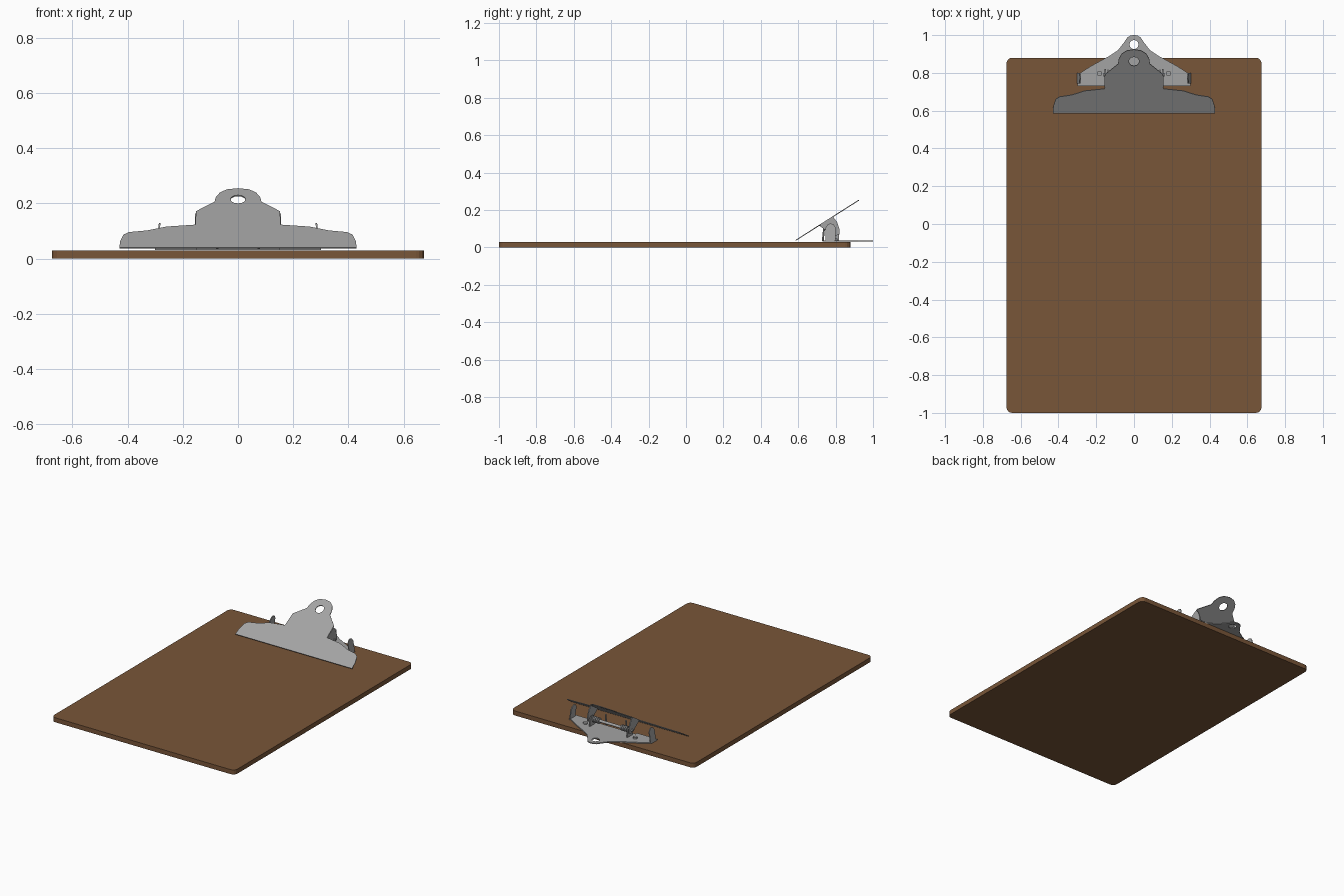
import bpy, bmesh, math
from mathutils import Matrix, Vector

if "Cube" in bpy.data.objects:
    bpy.data.objects.remove(bpy.data.objects["Cube"])


def material(name, col):
    m = bpy.data.materials.new(name)
    m.diffuse_color = (*col, 1)
    m.use_nodes = True
    m.node_tree.nodes["Principled BSDF"].inputs["Base Color"].default_value = m.diffuse_color
    return m


BROWN = material("brown hardboard", (0.19, 0.092, 0.04))
STEEL = material("grey steel", (0.37, 0.37, 0.37))


def plate(name, outline, thick, matrix, mat, holes=()):
    """Flat sheet from a 2D outline, with round holes (x, y, rx, ry), thickened upward."""
    bm = bmesh.new()
    loops = [outline]
    for cx, cy, rx, ry in holes:
        loops.append([(cx + rx * math.cos(i * math.pi / 6), cy + ry * math.sin(i * math.pi / 6))
                      for i in range(12)])
    for pts in loops:
        vs = [bm.verts.new((p[0], p[1], 0)) for p in pts]
        for a, b in zip(vs, vs[1:] + vs[:1]):
            bm.edges.new((a, b))
    bmesh.ops.triangle_fill(bm, edges=bm.edges[:], use_beauty=True, use_dissolve=False)
    ret = bmesh.ops.extrude_face_region(bm, geom=bm.faces[:], use_keep_orig=True)
    bmesh.ops.translate(bm, vec=(0, 0, thick),
                        verts=[g for g in ret["geom"] if isinstance(g, bmesh.types.BMVert)])
    bmesh.ops.transform(bm, matrix=matrix, verts=bm.verts)
    bmesh.ops.recalc_face_normals(bm, faces=bm.faces[:])
    return finish(name, bm, mat)


def finish(name, bm, mat):
    me = bpy.data.meshes.new(name)
    bm.to_mesh(me)
    bm.free()
    ob = bpy.data.objects.new(name, me)
    me.materials.append(mat)
    bpy.context.collection.objects.link(ob)
    return ob


def mirrored(half):
    """Complete a right-hand half outline across x = 0."""
    return half + [(-x, y) for x, y in reversed(half) if x > 0]


def cylinder(name, r, depth, loc, axis, seg=12):
    bm = bmesh.new()
    rot = Vector((0, 0, 1)).rotation_difference(Vector(axis)).to_matrix().to_4x4()
    bmesh.ops.create_cone(bm, cap_ends=True, segments=seg, radius1=r, radius2=r, depth=depth,
                          matrix=Matrix.Translation(loc) @ rot)
    return finish(name, bm, STEEL)


# Board with small rounded corners
corners = []
R = 0.03
for cx, cy, a0 in ((0.675 - R, 0.88 - R, 0), (-0.675 + R, 0.88 - R, 90),
                   (-0.675 + R, -1 + R, 180), (0.675 - R, -1 + R, 270)):
    for k in range(5):
        a = math.radians(a0 + k * 22.5)
        corners.append((cx + R * math.cos(a), cy + R * math.sin(a)))
plate("board", corners, 0.03, Matrix(), BROWN)

# Base plate with hanging hole, reaching past the board's top edge
base = mirrored([(0.15, 0.745), (0.15, 0.73), (0.30, 0.73), (0.30, 0.79), (0.23, 0.835),
                 (0.13, 0.89), (0.085, 0.92), (0.05, 0.965), (0.035, 0.988), (0.018, 0.998),
                 (0, 1.0)])
plate("base_plate", base, 0.007, Matrix.Translation((0, 0, 0.031)), STEEL,
      [(0, 0.95, 0.024, 0.024)])

# Tilted lever; its outline is given in front-view heights and stretched along the slope
ang = math.atan2(0.21, 0.33)
s = math.sin(ang)
front = mirrored([(0.43, 0.036), (0.427, 0.06), (0.415, 0.083), (0.395, 0.092), (0.33, 0.098),
                  (0.26, 0.112), (0.155, 0.119), (0.152, 0.168), (0.085, 0.202), (0.08, 0.22),
                  (0.065, 0.236), (0.04, 0.247), (0, 0.251)])
lever = [(x, (z - 0.036) / s) for x, z in front]
slope = Matrix.Translation((0, 0.588, 0.036)) @ Matrix.Rotation(ang, 4, 'X')
plate("lever", lever, 0.005, slope, STEEL, [(0, (0.211 - 0.036) / s, 0.028, 0.028)])

# Side profiles are drawn in (y, z) and stood up along x
SIDE = Matrix(((0, 0, 1, 0), (1, 0, 0, 0), (0, 1, 0, 0), (0, 0, 0, 1)))
cheek = [(0.713, 0.117), (0.787, 0.163), (0.808, 0.135), (0.82, 0.1), (0.82, 0.07),
         (0.80, 0.062), (0.775, 0.066), (0.755, 0.085)]
post = [(0.763, 0.034), (0.817, 0.034), (0.817, 0.085), (0.80, 0.1), (0.78, 0.1), (0.763, 0.085)]
ear = [(0.745, 0.034), (0.80, 0.034), (0.80, 0.105), (0.79, 0.123), (0.773, 0.13),
       (0.757, 0.123), (0.745, 0.105)]

for side, sx in (("right", 1), ("left", -1)):
    def at(x):
        return Matrix.Translation((sx * x - 0.003, 0, 0)) @ SIDE
    plate("lever_cheek_" + side, cheek, 0.006, at(0.152), STEEL)
    plate("hinge_post_" + side, post, 0.006, at(0.138), STEEL)
    # Ear leans slightly inward
    lean = Matrix.Translation((sx * 0.298, 0, 0.034)) @ Matrix.Rotation(-sx * 0.15, 4, 'Y') \
        @ Matrix.Translation((-0.003, 0, -0.034)) @ SIDE
    plate("base_ear_" + side, ear, 0.006, lean, STEEL)
    cylinder("rivet_" + side, 0.014, 0.012, (sx * 0.183, 0.797, 0.042), (0, 0, 1))
    # Spring coil and the arm pressing the lever
    for k in range(4):
        cylinder("spring_coil_" + side, 0.019, 0.008, (sx * (0.085 + 0.012 * k), 0.79, 0.08), (1, 0, 0))
    cylinder("spring_arm_" + side, 0.005, 0.07, (sx * 0.075, 0.735, 0.07), (0, 0.1, 1), 6)

# Hinge pin
cylinder("hinge_pin", 0.009, 0.324, (0, 0.79, 0.08), (1, 0, 0))
